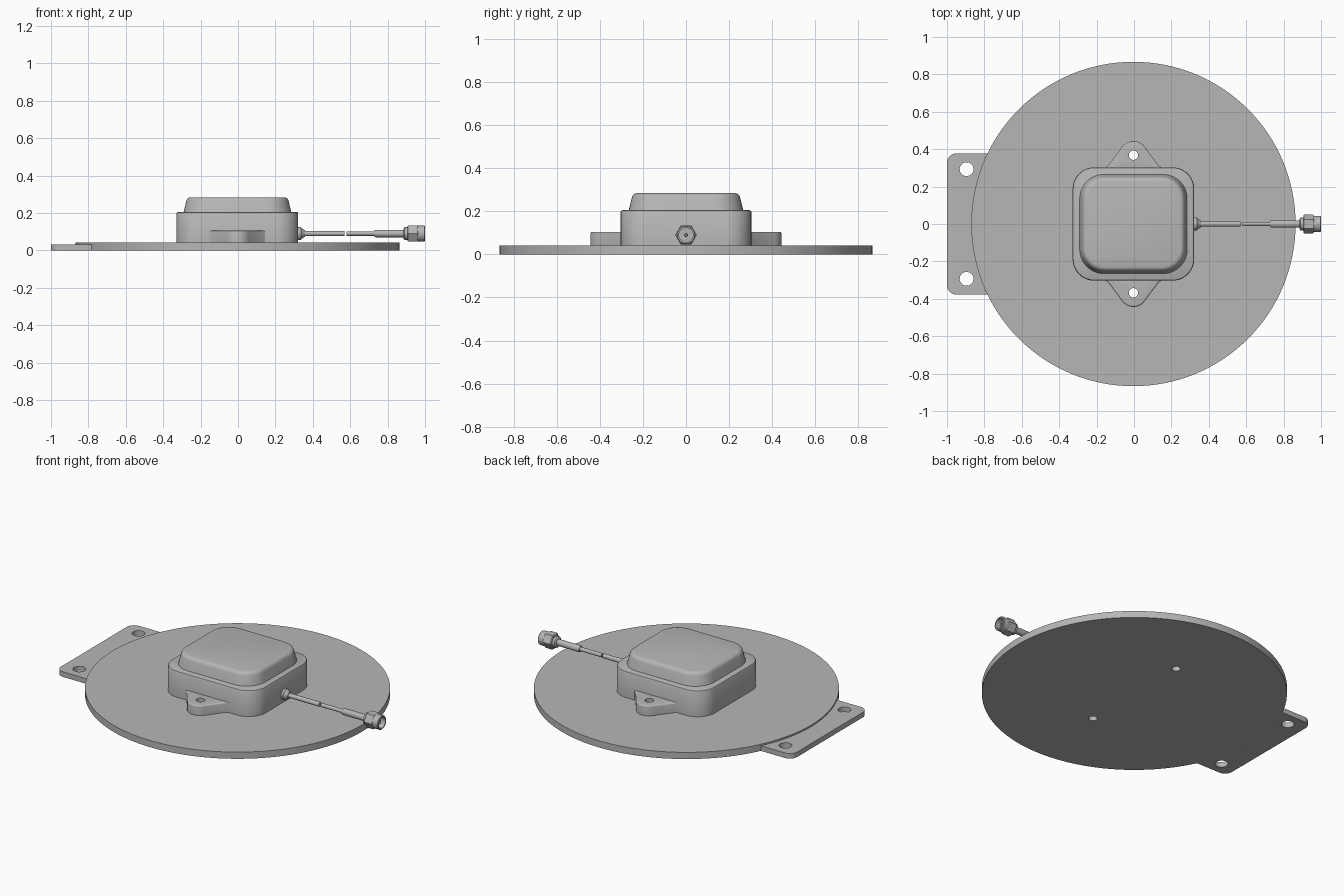
import bpy, bmesh
from math import sin, cos, pi, asin, radians

if "Cube" in bpy.data.objects:
    bpy.data.objects.remove(bpy.data.objects["Cube"], do_unlink=True)

CX = -0.003          # centre of plate and housing
PLATE_R = 0.867
PLATE_TOP = 0.042
LUG_Y, LUG_TOP = 0.368, 0.105
CABLE_Z = 0.09

grey = bpy.data.materials.new("grey")
grey.use_nodes = True
colour = (0.47, 0.47, 0.47, 1)
grey.diffuse_color = colour
grey.node_tree.nodes["Principled BSDF"].inputs["Base Color"].default_value = colour


def finish(name, bm):
    bmesh.ops.recalc_face_normals(bm, faces=bm.faces[:])
    mesh = bpy.data.meshes.new(name)
    bm.to_mesh(mesh)
    bm.free()
    mesh.materials.append(grey)
    obj = bpy.data.objects.new(name, mesh)
    bpy.context.collection.objects.link(obj)
    bpy.ops.object.select_all(action='DESELECT')
    obj.select_set(True)
    bpy.context.view_layer.objects.active = obj
    bpy.ops.object.shade_smooth_by_angle(angle=radians(32))
    return obj


def arc(x, y, r, start, end, n):
    return [(x + r * cos(start + (end - start) * i / n),
             y + r * sin(start + (end - start) * i / n)) for i in range(n + 1)]


def circle(x, y, r, n=32):
    return arc(x, y, r, 0, 2 * pi, n)[:-1]


def sheet(name, loops, z0, z1, bevel=0.0):
    """Extruded outline; the first loop is the border, the rest are holes."""
    bm = bmesh.new()
    for loop in loops:
        verts = [bm.verts.new((x, y, z0)) for x, y in loop]
        for a, b in zip(verts, verts[1:] + verts[:1]):
            bm.edges.new((a, b))
    rim = len(loops[0])
    bmesh.ops.triangle_fill(bm, edges=bm.edges[:], use_beauty=True, normal=(0, 0, 1))
    out = bmesh.ops.extrude_face_region(bm, geom=bm.faces[:])
    bmesh.ops.translate(bm, vec=(0, 0, z1 - z0),
                        verts=[g for g in out["geom"] if isinstance(g, bmesh.types.BMVert)])
    if bevel:
        bm.verts.ensure_lookup_table()
        border = {(round(v.co.x, 5), round(v.co.y, 5)) for v in bm.verts[:rim]}
        bm.normal_update()
        edges = [e for e in bm.edges
                 if all(v.co.z > z1 - 1e-5 and (round(v.co.x, 5), round(v.co.y, 5)) in border
                        for v in e.verts)
                 and any(abs(f.normal.z) < 0.1 for f in e.link_faces)]
        bmesh.ops.bevel(bm, geom=edges, offset=bevel, segments=3, profile=0.5, affect='EDGES')
    return finish(name, bm)


def loft(name, rings, closed=False):
    """Skin rings of 3D points; cap the ends, or join last ring to first."""
    bm = bmesh.new()
    rows = [[bm.verts.new(p) for p in ring] for ring in rings]
    n = len(rows[0])
    for low, high in zip(rows, rows[1:]):
        for i in range(n):
            j = (i + 1) % n
            bm.faces.new((low[i], low[j], high[j], high[i]))
    bm.faces.new(rows[0])
    bm.faces.new(rows[-1])
    return finish(name, bm)


def rounded_ring(hx, hy, r, z):
    pts = []
    for k, (sx, sy) in enumerate([(1, 1), (-1, 1), (-1, -1), (1, -1)]):
        pts += arc(CX + sx * (hx - r), sy * (hy - r), r, k * pi / 2, (k + 1) * pi / 2, 10)
    return [(x, y, z) for x, y in pts]


def turned(name, profile, n=32):
    """Turn (x, radius) pairs about the cable axis."""
    return loft(name, [[(x, r * cos(2 * pi * i / n), CABLE_Z + r * sin(2 * pi * i / n))
                        for i in range(n)] for x, r in profile])


# Round ground plate with two screw holes
sheet("base_plate", [circle(CX, 0, PLATE_R, 128),
                     circle(CX, LUG_Y, 0.025), circle(CX, -LUG_Y, 0.025)], 0, PLATE_TOP)

# Side mounting tab, its inner edge following the plate
half = 0.377
a = asin(half / PLATE_R)
outline = arc(CX, 0, PLATE_R, pi - a, pi + a, 20)
outline += arc(-0.95, -half + 0.05, 0.05, 1.5 * pi, pi, 8)
outline += arc(-0.95, half - 0.05, 0.05, pi, 0.5 * pi, 8)
sheet("mounting_tab", [outline] + [circle(-0.895, s * 0.293, 0.037) for s in (1, -1)], 0, 0.032)

# Screw lugs front and back
for side, name in ((1, "back_lug"), (-1, "front_lug")):
    pts = [(0.15, 0.27), (0.15, 0.302), (0.135, 0.312)]
    pts += arc(0, LUG_Y, 0.075, radians(36), radians(144), 16)
    pts += [(-0.135, 0.312), (-0.15, 0.302), (-0.15, 0.27)]
    pts = [(CX + x, side * y) for x, y in pts]
    sheet(name, [pts, circle(CX, side * LUG_Y, 0.025)], PLATE_TOP, LUG_TOP, 0.008)

# Housing and tapered cover
loft("housing", [rounded_ring(0.325, 0.303, 0.115, PLATE_TOP),
                 rounded_ring(0.325, 0.303, 0.115, 0.198),
                 rounded_ring(0.322, 0.300, 0.112, 0.203),
                 rounded_ring(0.315, 0.293, 0.105, 0.206)])
loft("cover", [rounded_ring(0.288, 0.266, 0.13, 0.204),
               rounded_ring(0.274, 0.252, 0.12, 0.262),
               rounded_ring(0.270, 0.248, 0.117, 0.273),
               rounded_ring(0.262, 0.240, 0.11, 0.281),
               rounded_ring(0.250, 0.228, 0.10, 0.284)])

# Cable with a short break, strain relief and crimp sleeve
turned("cable_grommet", [(0.31, 0.034), (0.336, 0.034), (0.34, 0.028), (0.357, 0.018)])
turned("inner_cable", [(0.34, 0.014), (0.57, 0.014)], 20)
turned("outer_cable", [(0.58, 0.012), (0.74, 0.012)], 20)
turned("crimp_sleeve", [(0.73, 0.018), (0.735, 0.02), (0.895, 0.02)])
turned("connector_collar", [(0.885, 0.026), (0.89, 0.034), (0.912, 0.034)])

# Connector: hexagonal nut, hollow round barrel and centre pin
turned("connector_nut", [(0.905, 0.044), (0.91, 0.05), (0.957, 0.05), (0.962, 0.046)], 6)
turned("connector_barrel", [(0.955, 0.043), (0.996, 0.043), (1.0, 0.04),
                            (1.0, 0.033), (0.965, 0.033)])
turned("connector_pin", [(0.96, 0.008), (0.985, 0.008), (0.99, 0.004)], 16)
